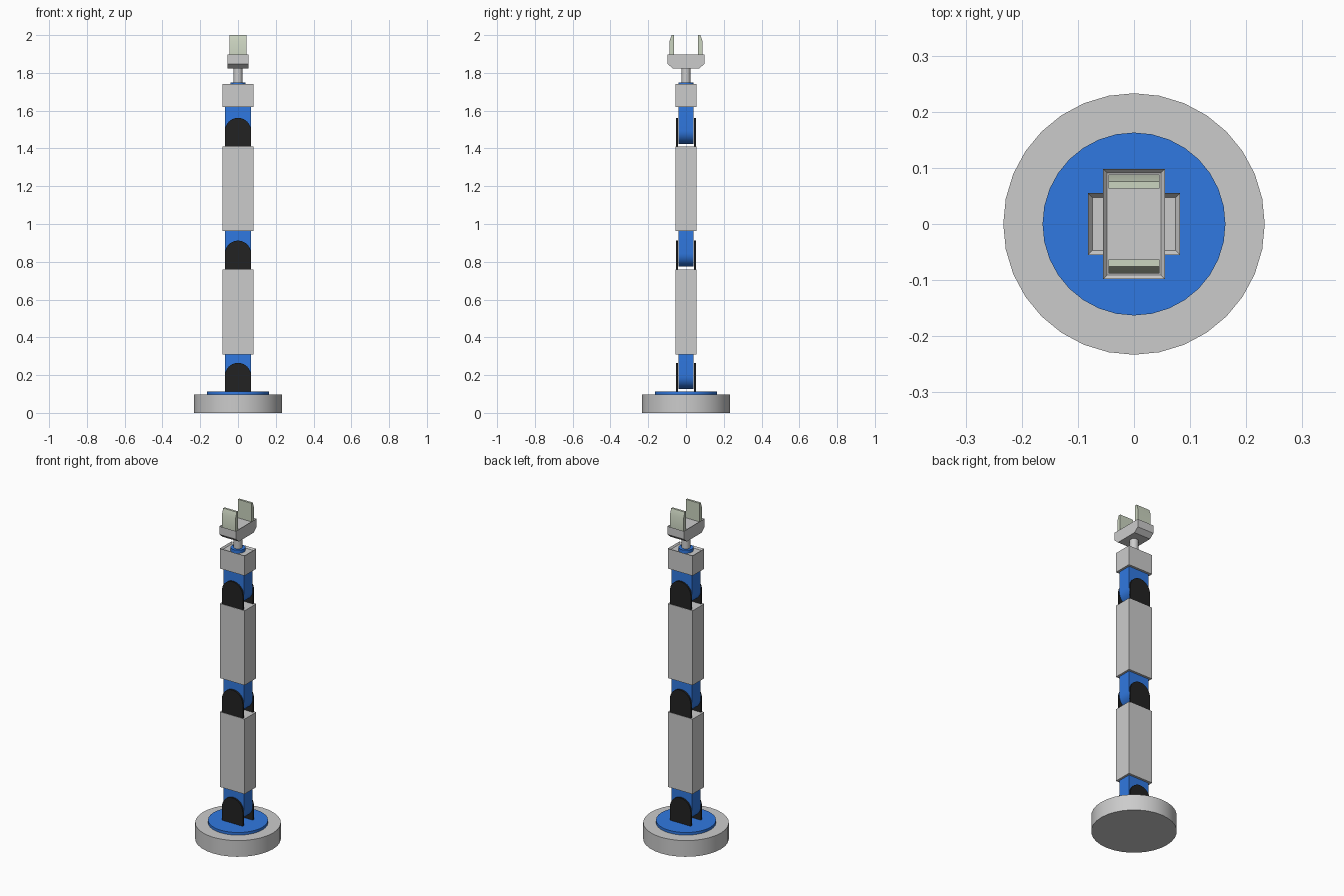
import bpy, bmesh, math

if "Cube" in bpy.data.objects:
    bpy.data.objects.remove(bpy.data.objects["Cube"])


def material(name, rgb):
    m = bpy.data.materials.new(name)
    m.diffuse_color = (*rgb, 1)
    m.use_nodes = True
    m.node_tree.nodes["Principled BSDF"].inputs["Base Color"].default_value = m.diffuse_color
    return m


GREY = material("light grey", (0.60, 0.60, 0.60))
BLUE = material("blue", (0.03, 0.19, 0.75))
BLACK = material("black", (0.016, 0.016, 0.016))
PALE = material("pale green", (0.60, 0.66, 0.53))


def finish(bm, name, mat):
    bmesh.ops.recalc_face_normals(bm, faces=bm.faces)
    mesh = bpy.data.meshes.new(name)
    bm.to_mesh(mesh)
    bm.free()
    mesh.materials.append(mat)
    obj = bpy.data.objects.new(name, mesh)
    bpy.context.collection.objects.link(obj)
    bpy.ops.object.select_all(action='DESELECT')
    obj.select_set(True)
    bpy.context.view_layer.objects.active = obj
    bpy.ops.object.shade_smooth_by_angle(angle=math.radians(30))
    return obj


def extrude(name, mat, points, axis, lo, hi, recess=None):
    """Extrude a closed 2D profile along x, y or z; optionally sink the top face."""
    place = {'x': lambda a, b, t: (t, a, b),
             'y': lambda a, b, t: (a, t, b),
             'z': lambda a, b, t: (a, b, t)}[axis]
    bm = bmesh.new()
    rings = [[bm.verts.new(place(a, b, t)) for a, b in points] for t in (lo, hi)]
    n = len(points)
    for ring in rings:
        bm.faces.new(ring)
    for i in range(n):
        j = (i + 1) % n
        bm.faces.new((rings[0][i], rings[0][j], rings[1][j], rings[1][i]))
    if recess:
        bmesh.ops.recalc_face_normals(bm, faces=bm.faces)
        top = max(bm.faces, key=lambda f: f.calc_center_median().z)
        bmesh.ops.inset_region(bm, faces=[top], thickness=recess[0])
        for v in top.verts:
            v.co.z -= recess[1]
    return finish(bm, name, mat)


def rect(hx, hy):
    return [(-hx, -hy), (hx, -hy), (hx, hy), (-hx, hy)]


def disc(name, mat, r, lo, hi, sides=32):
    pts = [(r * math.cos(2 * math.pi * i / sides), r * math.sin(2 * math.pi * i / sides))
           for i in range(sides)]
    return extrude(name, mat, pts, 'z', lo, hi)


def tongue(r, pivot, end, up):
    """Half-round profile in x/z: rounded around the pivot, straight to the end."""
    pts = [(r * math.cos(math.pi * i / 16), pivot + up * r * math.sin(math.pi * i / 16))
           for i in range(17)]
    return pts + [(-r, end), (r, end)]


# Round base and turntable
disc("base", GREY, 0.233, 0, 0.097, 32)
disc("turntable", BLUE, 0.163, 0.097, 0.113, 32)

# Three joints: a pair of upright brackets around a blue lug
for name, z0, z1 in (("base", 0.113, 0.31), ("elbow", 0.76, 0.963), ("wrist", 1.41, 1.62)):
    pivot = z0 + 0.083
    for side, s in (("front", -1), ("back", 1)):
        extrude(f"{name}_bracket_{side}", BLACK, tongue(0.069, pivot, z0, 1),
                'y', s * 0.043, s * 0.053)
    extrude(f"{name}_lug", BLUE, tongue(0.069, pivot, z1, -1), 'y', -0.041, 0.041)

# Arm links and wrist block
extrude("lower_link", GREY, rect(0.082, 0.055), 'z', 0.31, 0.76)
extrude("upper_link", GREY, rect(0.082, 0.055), 'z', 0.963, 1.41)
extrude("wrist_block", GREY, rect(0.082, 0.055), 'z', 1.62, 1.74, recess=(0.011, 0.01))

# Swivel ring and neck
disc("swivel_ring", BLUE, 0.04, 1.728, 1.749, 24)
disc("neck", GREY, 0.024, 1.745, 1.83, 24)

# Gripper palm with a chamfered underside
palm = [(-0.07, 1.824), (0.07, 1.824), (0.098, 1.848), (0.098, 1.897),
        (-0.098, 1.897), (-0.098, 1.848)]
extrude("gripper_palm", GREY, palm, 'x', -0.055, 0.055, recess=(0.01, 0.008))

# Two gripper fingers, bevelled at the outer tips
for side, s in (("front", -1), ("back", 1)):
    finger = [(s * 0.063, 1.887), (s * 0.088, 1.887), (s * 0.088, 1.965),
              (s * 0.076, 2.0), (s * 0.063, 2.0)]
    extrude(f"finger_{side}", PALE, finger, 'x', -0.045, 0.045)
